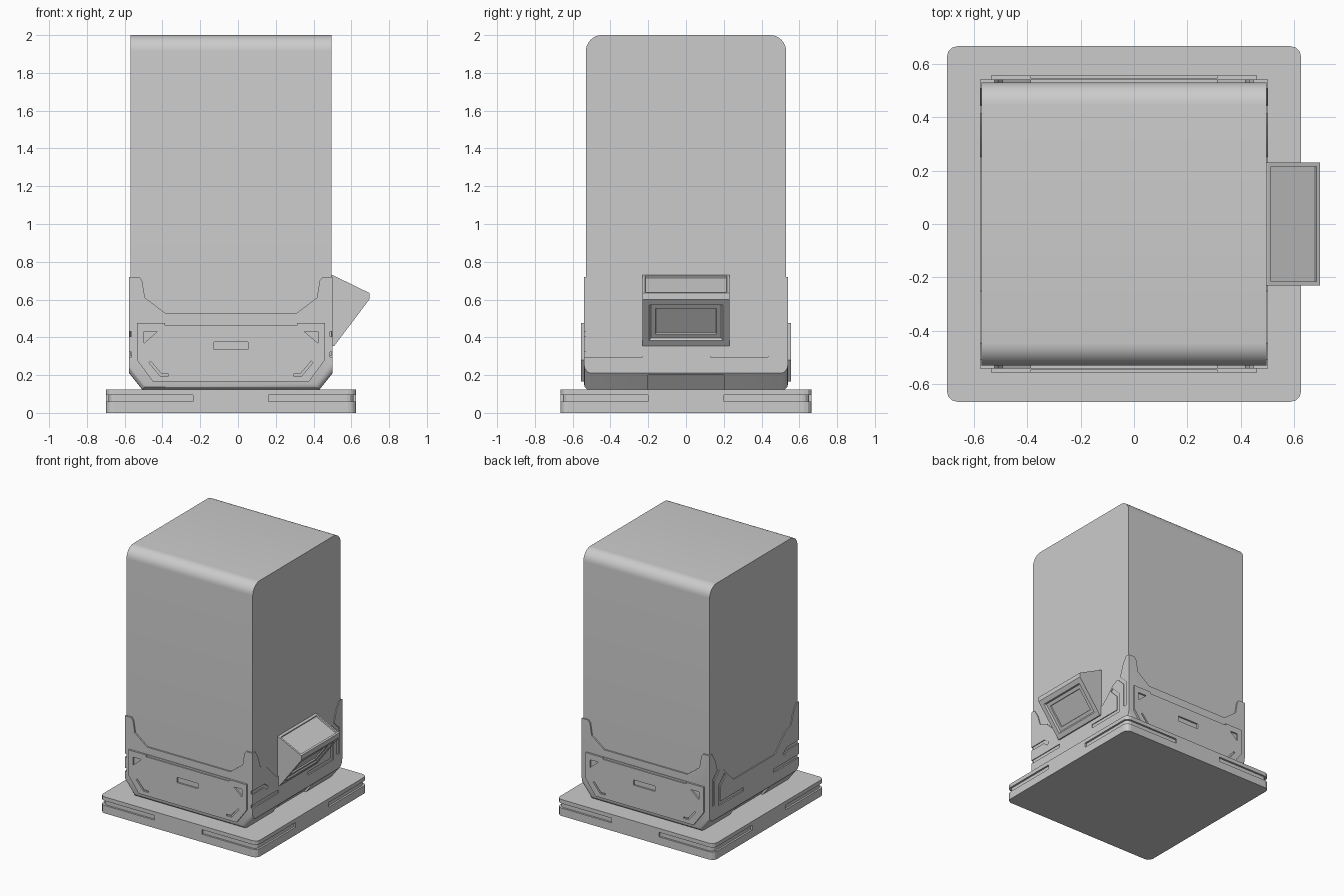
import bpy, bmesh, math
from mathutils import Vector

if "Cube" in bpy.data.objects:
    bpy.data.objects.remove(bpy.data.objects["Cube"])

CX = -0.0375                      # centre of cabinet and plinth in x
AX = {'x': lambda a, b, d: (d, a, b), 'y': lambda a, b, d: (a, d, b), 'z': lambda a, b, d: (a, b, d)}


def finish(name, bm):
    bmesh.ops.recalc_face_normals(bm, faces=bm.faces)
    me = bpy.data.meshes.new(name)
    bm.to_mesh(me)
    bm.free()
    ob = bpy.data.objects.new(name, me)
    bpy.context.collection.objects.link(ob)
    return ob


def prism_bm(pts, axis, lo, hi):
    bm = bmesh.new()
    a, b = ([bm.verts.new(AX[axis](p[0], p[1], d)) for p in pts] for d in (lo, hi))
    bm.faces.new(a)
    bm.faces.new(b)
    for i in range(len(pts)):
        j = (i + 1) % len(pts)
        bm.faces.new((a[i], a[j], b[j], b[i]))
    bmesh.ops.recalc_face_normals(bm, faces=bm.faces)
    return bm


def prism(name, pts, axis, lo, hi):
    return finish(name, prism_bm(pts, axis, lo, hi))


def rect(x0, x1, y0, y1):
    return [(x0, y0), (x1, y0), (x1, y1), (x0, y1)]


def rounded(x0, x1, y0, y1, r, n, corners=(0, 1, 2, 3)):
    # rectangle with chosen corners rounded, counter-clockwise from top right
    out = []
    for k, (x, y, sx, sy) in enumerate(((x1, y1, 1, 1), (x0, y1, -1, 1), (x0, y0, -1, -1), (x1, y0, 1, -1))):
        if k not in corners:
            out.append((x, y))
            continue
        for i in range(n + 1):
            t = math.radians(90 * (k + i / n))
            out.append((x - sx * r + r * math.cos(t), y - sy * r + r * math.sin(t)))
    return out


def stroke(path, w):
    # polyline widened to a mitred strip
    p = [Vector(q) for q in path]
    left, right = [], []
    for i, q in enumerate(p):
        d0 = (q - p[i - 1]).normalized() if i else (p[1] - q).normalized()
        d1 = (p[i + 1] - q).normalized() if i < len(p) - 1 else d0
        n0, n1 = Vector((-d0.y, d0.x)), Vector((-d1.y, d1.x))
        m = (n0 + n1).normalized()
        m *= w / 2 / m.dot(n0)
        left.append(q + m)
        right.append(q - m)
    return [tuple(v) for v in left + right[::-1]]


def cut(ob, pts, axis, lo, hi):
    c = prism("cutter", pts, axis, lo, hi)
    c.hide_render = True
    m = ob.modifiers.new("cut", 'BOOLEAN')
    m.operation, m.solver, m.object = 'DIFFERENCE', 'EXACT', c
    with bpy.context.temp_override(object=ob, active_object=ob):
        bpy.ops.object.modifier_apply(modifier=m.name)
    bpy.data.objects.remove(c)


def smooth(ob, angle=30):
    bpy.ops.object.select_all(action='DESELECT')
    ob.select_set(True)
    bpy.context.view_layer.objects.active = ob
    bpy.ops.object.shade_smooth_by_angle(angle=math.radians(angle))


# Plinth: two plates with a groove between, bridged in the middle of each side
X0, X1, Y = -0.70, 0.625, 0.665
prism("base_lower_plate", rounded(X0, X1, -Y, Y, 0.04, 3), 'z', 0, 0.06)
prism("base_groove_core", rounded(X0 + .014, X1 - .014, -Y + .014, Y - .014, 0.035, 3), 'z', 0.05, 0.1)
prism("base_upper_plate", rounded(X0, X1, -Y, Y, 0.04, 3), 'z', 0.095, 0.125)
prism("base_bridge_y", rect(CX - 0.2, CX + 0.2, -Y, Y), 'z', 0.055, 0.1)
prism("base_bridge_x", rect(X0, X1, -0.2, 0.2), 'z', 0.055, 0.1)

# Tall cabinet with rounded top edges
body = prism("cabinet_body", rounded(-0.53, 0.53, 0.3, 2.0, 0.085, 8, (0, 1)), 'x', -0.57, 0.495)
smooth(body)

# Lower shell: chamfered tub, slightly proud of the cabinet
HX, HY = 0.5385, 0.541
half = [(HX, 0.72), (HX, 0.21), (HX - 0.072, 0.12)]
prof = [(CX + x, z) for x, z in half] + [(CX - x, z) for x, z in reversed(half)]
bm = prism_bm(prof, 'y', -HY, HY)
low = [e for e in bm.edges if all(v.co.z < 0.22 for v in e.verts)
       and abs(e.verts[0].co.y - e.verts[1].co.y) < 0.01]
bmesh.ops.bevel(bm, geom=low, offset=0.035, offset_type='OFFSET', segments=3, profile=0.5, affect='EDGES')
shell = finish("lower_shell", bm)

# Stepped openings in the shell rim, grooves and underside notches
side_open = [(0.52, 0.74), (0.47, 0.66), (0.445, 0.58), (0.37, 0.55), (0.25, 0.43)]
front_open = [(0.50, 0.74), (0.47, 0.70), (0.455, 0.61), (0.35, 0.53)]
grooves = [
    [(-0.6, 0.418), (-0.40, 0.418), (-0.355, 0.385)],
    [(-0.6, 0.31), (-0.23, 0.31)],
    [(0.13, 0.31), (0.42, 0.31), (0.42, 0.44), (0.35, 0.51)],
    [(0.493, 0.32), (0.493, 0.51), (0.42, 0.58)],
]
for s in (1, -1):
    far, near = CX + s * 0.6, CX + s * 0.53
    cut(shell, side_open + [(-y, z) for y, z in reversed(side_open)], 'x', near, far)
    cut(shell, [(CX + x, z) for x, z in front_open] + [(CX - x, z) for x, z in reversed(front_open)],
        'y', s * 0.528, s * 0.6)
    for g in grooves:
        cut(shell, stroke(g, 0.026), 'x', near - s * 0.005, far)
    notch = [(0.44, 0.11), (0.515, 0.2), (0.64, 0.2), (0.64, 0.11)]
    cut(shell, [(CX + s * x, z) for x, z in notch], 'y', -0.2, 0.2)
smooth(shell)

# Front and back access panels with slot and corner details
panel = [(0.4975, 0.475), (0.4975, 0.28), (0.4125, 0.165)]
panel = [(CX + x, z) for x, z in panel] + [(CX - x, z) for x, z in reversed(panel)]
for s, name in ((-1, "front_panel"), (1, "back_panel")):
    p = prism(name, panel, 'y', s * 0.53, s * 0.555)
    lo, hi = s * 0.543, s * 0.6
    cut(p, rect(CX - 0.35, CX + 0.35, 0.462, 0.5), 'y', s * 0.546, hi)
    cut(p, rect(CX - 0.09, CX + 0.09, 0.335, 0.375), 'y', lo, hi)
    for m in (1, -1):
        cut(p, [(CX + m * 0.46, 0.43), (CX + m * 0.39, 0.43), (CX + m * 0.46, 0.37)], 'y', lo, hi)
        cut(p, stroke([(CX + m * 0.43, 0.27), (CX + m * 0.37, 0.2), (CX + m * 0.33, 0.2)], 0.012), 'y', lo, hi)

# Wedge-shaped console on the right side with inset screen and underside
bm = prism_bm([(0.48, 0.73), (0.50, 0.73), (0.695, 0.635), (0.695, 0.60), (0.51, 0.355), (0.48, 0.355)],
              'y', -0.23, 0.23)
bm.normal_update()
top = max((f for f in bm.faces if f.normal.x > 0.1), key=lambda f: f.normal.z)
under = min((f for f in bm.faces if f.normal.x > 0.1), key=lambda f: f.normal.z)
bmesh.ops.inset_individual(bm, faces=[top], thickness=0.02, depth=0)
bmesh.ops.inset_individual(bm, faces=[top], thickness=0.002, depth=-0.01)
bmesh.ops.inset_individual(bm, faces=[under], thickness=0.05, depth=0)
bmesh.ops.inset_individual(bm, faces=[under], thickness=0.012, depth=-0.012)
bmesh.ops.inset_individual(bm, faces=[under], thickness=0.035, depth=0)
bmesh.ops.inset_individual(bm, faces=[under], thickness=0.003, depth=-0.01)
finish("side_console", bm)
